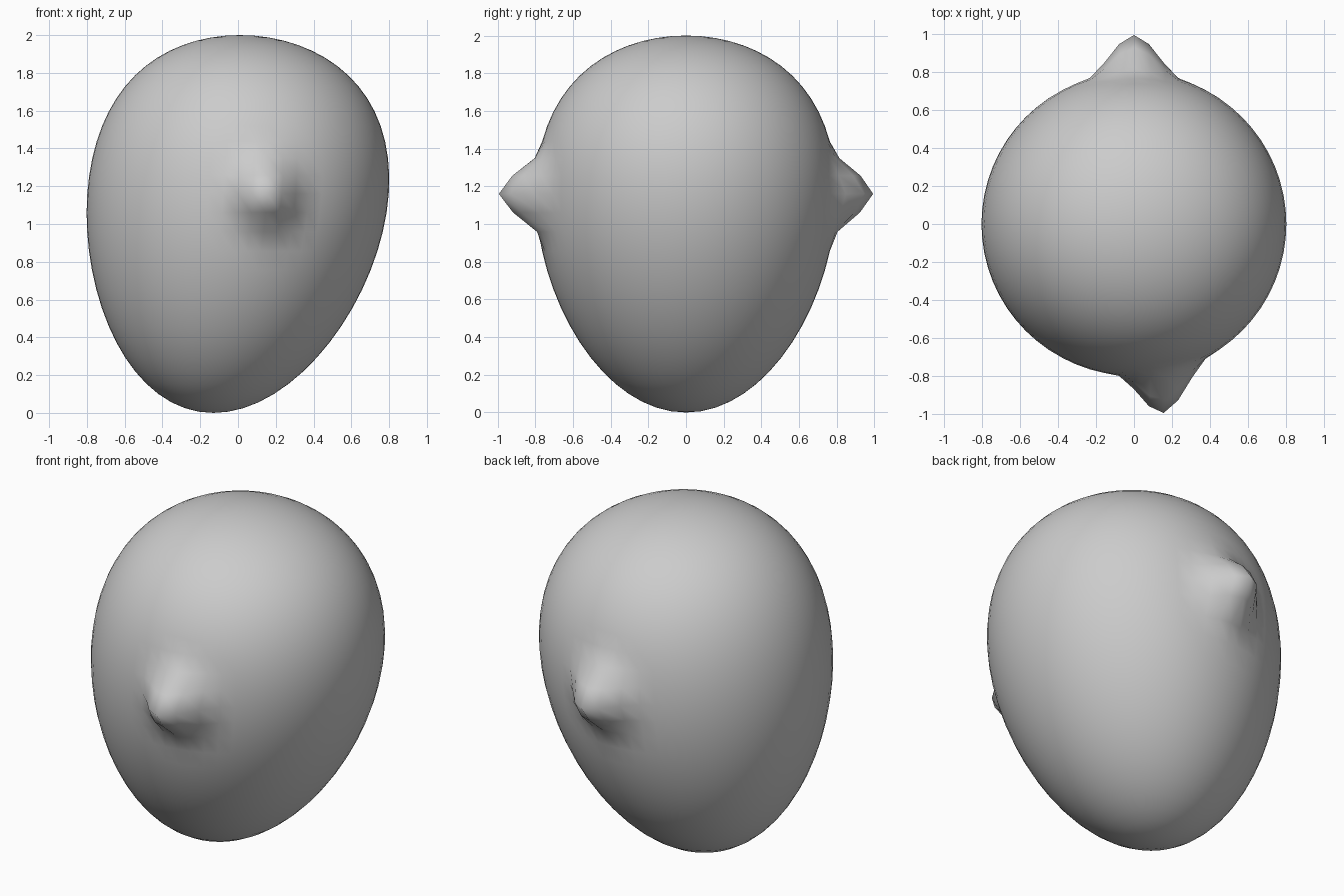
import bpy
from math import sqrt

if "Cube" in bpy.data.objects:
    bpy.data.objects.remove(bpy.data.objects["Cube"])

# Base ball, later sculpted into an egg-shaped body
bpy.ops.mesh.primitive_uv_sphere_add(segments=64, ring_count=32, radius=1)
body = bpy.context.object
body.name = "egg_body"
verts = body.data.vertices

# Egg shape: rounder top, longer tapered bottom leaning towards -x
for v in verts:
    s = v.co.z
    lean = 0.07 * s - 0.06 * s * s
    v.co = (0.798 * v.co.x + lean, 0.798 * v.co.y, 1.16 + s - 0.16 * s * s)


def pull_bump(x, side, tip_y=0.993, radius=0.255):
    """Pull a soft pointed bump out along y with a smooth falloff."""
    target = (x, side * sqrt(0.798 ** 2 - x * x), 1.16)
    base = min(verts, key=lambda v: sum((a - b) ** 2 for a, b in zip(v.co, target))).co.copy()
    height = tip_y - abs(base.y)
    for v in verts:
        t = 1 - (v.co - base).length / radius
        if t > 0:
            v.co.y += side * height * t * t * (3 - 2 * t)


# Front bump sits slightly off centre, back bump is centred
pull_bump(0.156, -1)
pull_bump(0.0, 1)

bpy.ops.object.shade_smooth()
